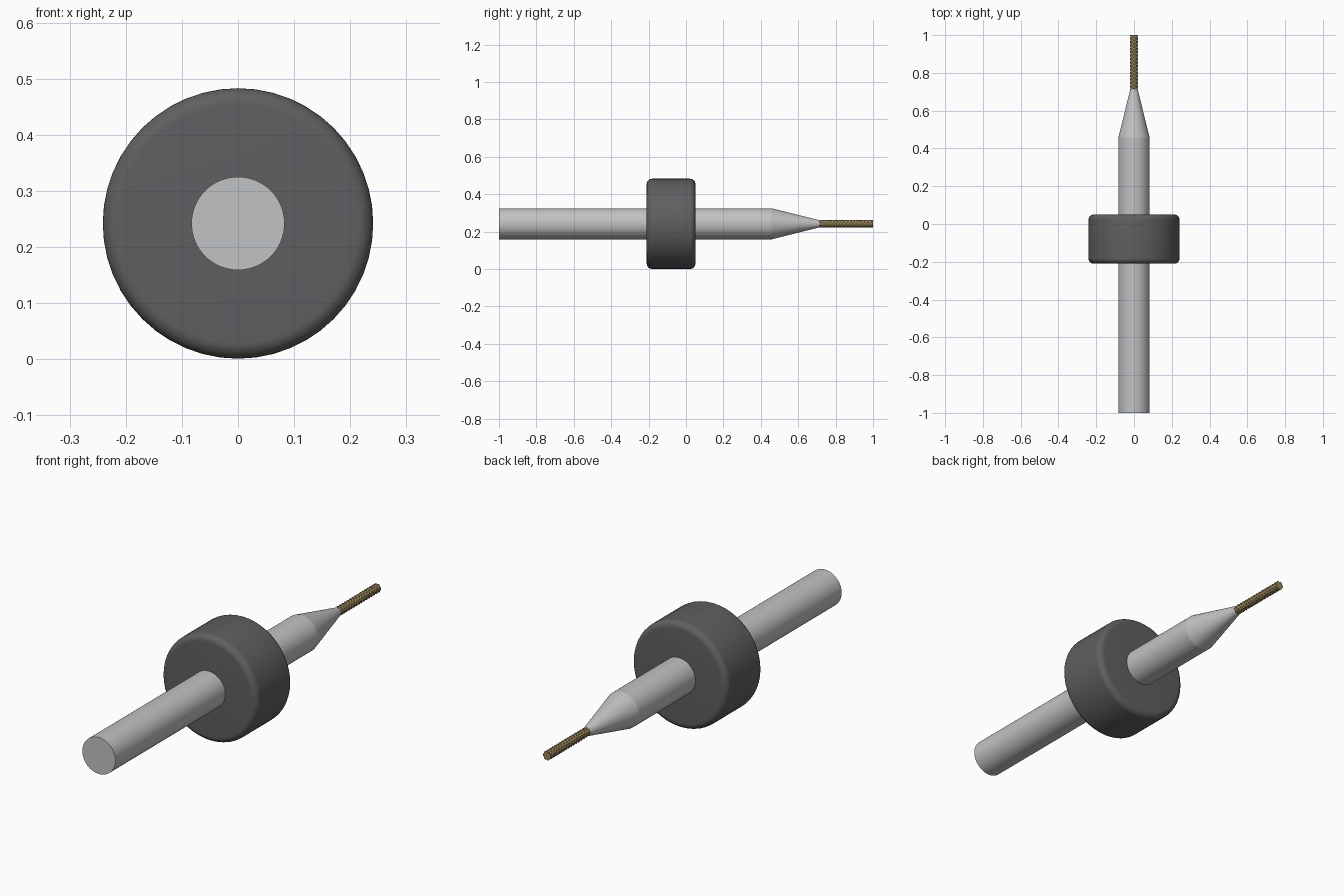
import bpy, math

cube = bpy.data.objects.get("Cube")
if cube:
    bpy.data.objects.remove(cube, do_unlink=True)

AXIS_Z = 0.242


def material(name, rgb):
    m = bpy.data.materials.new(name)
    m.use_nodes = True
    m.diffuse_color = (*rgb, 1)
    m.node_tree.nodes["Principled BSDF"].inputs["Base Color"].default_value = (*rgb, 1)
    return m


steel = material("polished steel", (0.53, 0.54, 0.55))
rubber = material("dark grey plastic", (0.115, 0.115, 0.12))
brass = material("gold coating", (0.30, 0.23, 0.10))


def lathe(name, profile, segments, mat, relief=None, smooth=True):
    """Spin (y, radius) points round the long axis and cap both ends."""
    verts, faces = [], []
    for row, (y, r) in enumerate(profile):
        for i in range(segments):
            a = math.tau * i / segments
            rr = r - (relief(row, i) if relief else 0)
            verts.append((rr * math.sin(a), y, AXIS_Z + rr * math.cos(a)))
    for row in range(len(profile) - 1):
        for i in range(segments):
            j = (i + 1) % segments
            a, b = row * segments, (row + 1) * segments
            faces.append((a + i, b + i, b + j, a + j))
    faces.append(tuple(range(segments)))
    last = (len(profile) - 1) * segments
    faces.append(tuple(reversed(range(last, last + segments))))
    mesh = bpy.data.meshes.new(name)
    mesh.from_pydata(verts, [], faces)
    mesh.materials.append(mat)
    mesh.update()
    obj = bpy.data.objects.new(name, mesh)
    bpy.context.collection.objects.link(obj)
    if smooth:
        bpy.ops.object.select_all(action='DESELECT')
        obj.select_set(True)
        bpy.context.view_layer.objects.active = obj
        bpy.ops.object.shade_smooth_by_angle(angle=math.radians(30))
    return obj


# Straight shank and the tapered neck
lathe("shank", [(-1.0, 0.083), (0.457, 0.083)], 64, steel)
lathe("tapered_neck", [(0.457, 0.083), (0.715, 0.019)], 64, steel)

# Depth collar with rounded rims
FRONT, BACK, RADIUS, ROUND = -0.21, 0.05, 0.241, 0.028
arc = [math.pi / 2 * k / 8 for k in range(9)]
rim = [(ROUND * (1 - math.sin(t)), RADIUS - ROUND * (1 - math.cos(t))) for t in arc]
profile = [(FRONT + d, r) for d, r in reversed(rim)] + [(BACK - d, r) for d, r in rim]
lathe("depth_collar", profile, 48, rubber)

# Cutting bit: crossed spiral grooves leave rows of small pointed teeth
ROWS, SIDES = 64, 24


def grooves(row, i):
    return 0.0035 if (i + row) % 4 == 0 or (i - row) % 4 == 0 else 0


bit = [(0.71 + 0.29 * k / ROWS, 0.0205) for k in range(ROWS + 1)]
lathe("cutting_bit", bit, SIDES, brass, relief=grooves, smooth=False)
